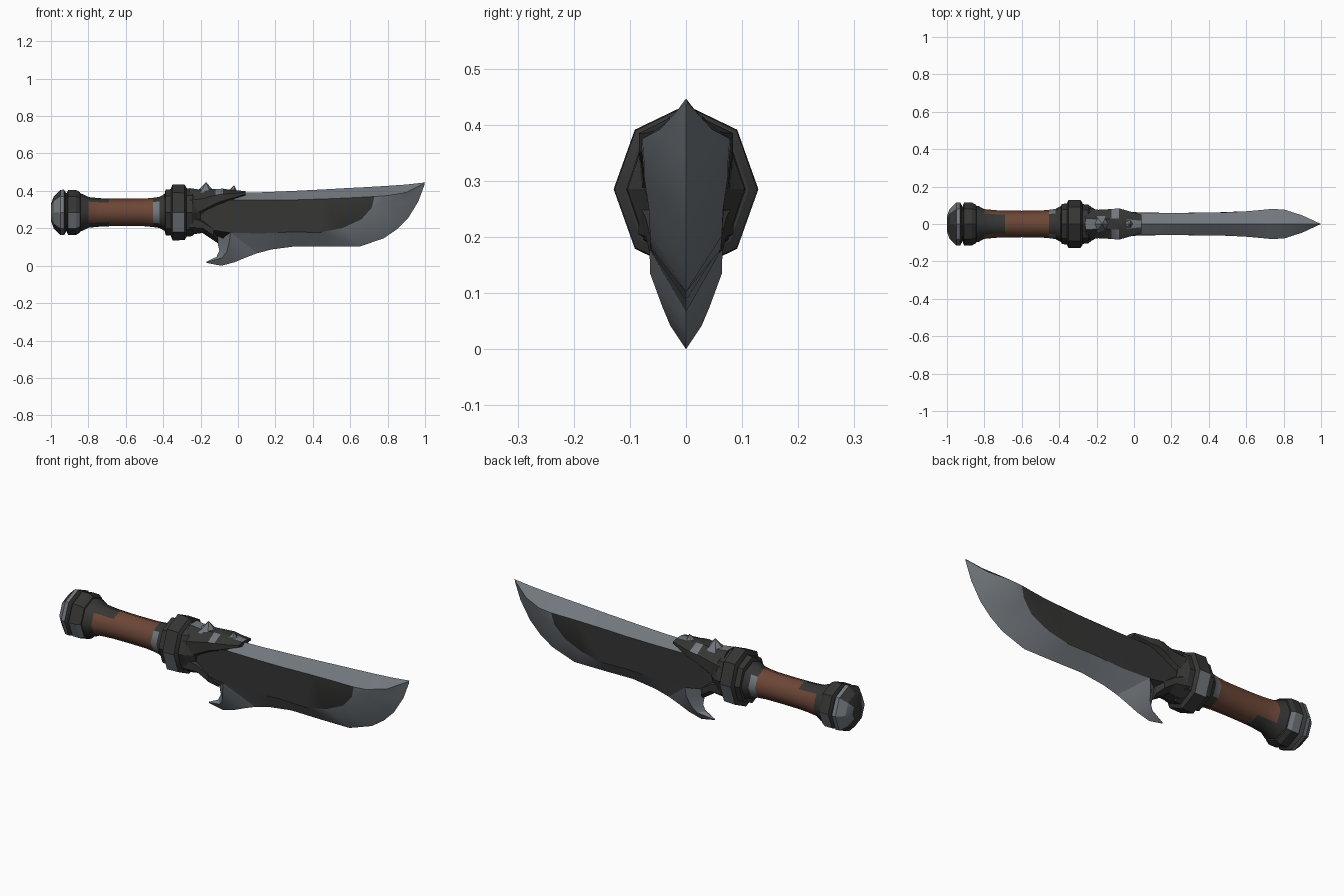
import bpy, bmesh, math
from mathutils import Vector

if "Cube" in bpy.data.objects:
    bpy.data.objects.remove(bpy.data.objects["Cube"])


def material(name, r, g, b):
    m = bpy.data.materials.new(name)
    m.diffuse_color = (r, g, b, 1)
    m.use_nodes = True
    m.node_tree.nodes["Principled BSDF"].inputs["Base Color"].default_value = m.diffuse_color
    return m


MATS = [material("dark_iron", .036, .036, .035),
        material("worn_steel", .165, .185, .205),
        material("brown_leather", .15, .062, .038)]
DARK, STEEL, LEATHER = 0, 1, 2
AXIS_Z = 0.285


def loft(name, rings, rule, angle=25):
    """Skin closed rings of equal length; rule(segment, side, centre, normal) gives the colour."""
    bm = bmesh.new()
    rows = [[bm.verts.new(p) for p in ring] for ring in rings]
    n = len(rows[0])
    tags = {}
    for i in range(len(rows) - 1):
        for j in range(n):
            k = (j + 1) % n
            f = bm.faces.new((rows[i][j], rows[i][k], rows[i + 1][k], rows[i + 1][j]))
            tags[f] = (i, j)
    tags[bm.faces.new(rows[0])] = (-1, 0)
    tags[bm.faces.new(rows[-1])] = (len(rows), 0)
    bmesh.ops.recalc_face_normals(bm, faces=bm.faces[:])
    bm.normal_update()
    for f, (i, j) in tags.items():
        f.material_index = rule(i, j, f.calc_center_median(), f.normal)
    bmesh.ops.remove_doubles(bm, verts=bm.verts[:], dist=0.0005)
    me = bpy.data.meshes.new(name)
    bm.to_mesh(me)
    bm.free()
    for m in MATS:
        me.materials.append(m)
    for p in me.polygons:
        p.use_smooth = True
    me.set_sharp_from_angle(angle=math.radians(angle))
    ob = bpy.data.objects.new(name, me)
    bpy.context.collection.objects.link(ob)
    return ob


def turned(name, profile, rule, angle=25, sides=8, squash=0.9):
    """Faceted part around the handle axis from (x, radius) points."""
    rings = []
    for x, r in profile:
        rings.append([(x, squash * r * math.cos(a), AXIS_Z + r * math.sin(a))
                      for a in (2 * math.pi * k / sides for k in range(sides))])
    return loft(name, rings, rule, angle)


def all_dark(i, j, c, n):
    return DARK


# blade: spine (x,z), upper shoulder (x,z,w), lower shoulder (x,z,w), cutting edge (x,z)
stations = [
    ((-.22, .385), (-.22, .35, .060), (-.20, .20, .060), (-.15, .185)),
    ((.00, .390), (-.02, .352, .060), (-.04, .176, .064), (.10, .066)),
    ((.14, .393), (.14, .351, .060), (.12, .172, .060), (.18, .087)),
    ((.30, .400), (.30, .352, .060), (.28, .180, .060), (.31, .104)),
    ((.46, .408), (.46, .357, .061), (.44, .178, .062), (.48, .102)),
    ((.60, .416), (.60, .363, .068), (.56, .202, .064), (.65, .102)),
    ((.68, .420), (.68, .367, .075), (.66, .248, .066), (.78, .147)),
    ((.73, .423), (.73, .370, .080), (.715, .31, .075), (.85, .195)),
    ((.80, .427), (.80, .375, .078), (.78, .335, .075), (.91, .255)),
    ((.90, .434), (.90, .392, .046), (.89, .368, .044), (.965, .345)),
    ((1.0, .445), (.995, .44, .002), (.994, .438, .002), (.998, .435)),
]
blade_rings = [[(s[0], 0, s[1]), (u[0], -u[2], u[1]), (l[0], -l[2], l[1]), (e[0], 0, e[1]),
                (l[0], l[2], l[1]), (u[0], u[2], u[1])] for s, u, l, e in stations]


def blade_rule(i, j, c, n):
    if i <= 0:
        return DARK
    return DARK if j in (1, 4) and i < 7 else STEEL


loft("blade", blade_rings, blade_rule, 28)

# heel hook below the blade: back (x,z), ridge (x,z,w), front (x,z)
hook = [((-.13, .19), (-.04, .178, .065), (.10, .066)),
        ((-.112, .135), (-.045, .135, .064), (.045, .045)),
        ((-.10, .08), (-.06, .075, .042), (-.02, .018)),
        ((-.115, .047), (-.085, .042, .028), (-.09, .000)),
        ((-.17, .021), (-.168, .018, .002), (-.168, .015))]
loft("heel_hook", [[(b[0], 0, b[1]), (r[0], -r[2], r[1]), (f[0], 0, f[1]), (r[0], r[2], r[1])]
                   for b, r, f in hook], lambda i, j, c, n: STEEL, 28)


# grip with a leather wrap between dark flared ends
def grip_rule(i, j, c, n):
    start = -.80 if abs(n.y) > .7 else -.69
    if start < c.x < -.44:
        return LEATHER
    return STEEL if -.445 <= c.x < -.42 and abs(n.y) > .7 else DARK


turned("grip", [(-.86, .105), (-.83, .098), (-.80, .082), (-.74, .076), (-.69, .074),
                (-.60, .073), (-.50, .074), (-.455, .078), (-.42, .083), (-.39, .10), (-.37, .11)],
       grip_rule, 50, 8, .97)


# pommel cap and ring, worn on the side facets
def pommel_rule(i, j, c, n):
    return STEEL if abs(n.y) > .55 and .17 < c.z < .31 and i >= 0 else DARK


turned("pommel_cap", [(-1.0, .045), (-.985, .085), (-.95, .12), (-.93, .122), (-.92, .105)],
       lambda i, j, c, n: STEEL if abs(n.y) > .3 and i < 3 else DARK, 25, 8, .95)
turned("pommel_core", [(-.93, .103), (-.90, .103)], all_dark)
turned("pommel_ring", [(-.915, .105), (-.908, .12), (-.865, .12), (-.845, .108), (-.84, .095)],
       pommel_rule, 25, 8, .95)


# guard: stepped rings
def guard_rule(i, j, c, n):
    return STEEL if i == 1 and abs(n.y) > .6 and c.z < AXIS_Z else DARK


turned("guard_back_ring", [(-.392, .10), (-.387, .122), (-.35, .125)], all_dark, 25, 8, .88)
turned("guard_band", [(-.358, .13), (-.35, .15), (-.285, .148), (-.275, .13)],
       guard_rule, 25, 8, .86)
turned("guard_front_ring", [(-.285, .13), (-.245, .127), (-.23, .112), (-.20, .09)],
       all_dark, 25, 8, .82)


# collar prongs gripping the blade root: x, low z, high z, half width
def prong(name, sections, rule):
    rings = []
    for x, lo, hi, w in sections:
        q = (hi - lo) * .3
        rings.append([(x, s * a * w, z) for s, a, z in
                      ((-1, .35, hi), (-1, 1, hi - q), (-1, 1, lo + q), (-1, .35, lo),
                       (1, .35, lo), (1, 1, lo + q), (1, 1, hi - q), (1, .35, hi))])
    return loft(name, rings, rule, 25)


prong("upper_collar", [(-.26, .20, .415, .085), (-.19, .25, .405, .076), (-.12, .30, .41, .080),
                       (-.08, .32, .412, .084), (-.04, .338, .405, .072), (.04, .375, .399, .050)],
      lambda i, j, c, n: STEEL if (i, j) in ((0, 7), (2, 6), (2, 0), (4, 7)) else DARK)
prong("lower_collar", [(-.26, .165, .30, .085), (-.19, .175, .26, .072),
                       (-.13, .135, .22, .062), (-.108, .12, .18, .03)], all_dark)

# faceted studs along the top of the collar
for name, x, tip_x, half, width, tip in (("rear_stud", -.175, -.17, .055, .050, .447),
                                         ("front_stud", -.035, -.02, .035, .035, .43)):
    base = [Vector((x + half * math.cos(a), width * math.sin(a), .392))
            for a in (math.pi * k / 3 for k in range(6))]
    apex = Vector((tip_x, 0, tip))
    loft(name, [base, [p.lerp(apex, .5) + Vector((0, 0, -.003)) for p in base],
                [p.lerp(apex, .97) for p in base]], lambda i, j, c, n: STEEL, 20)
